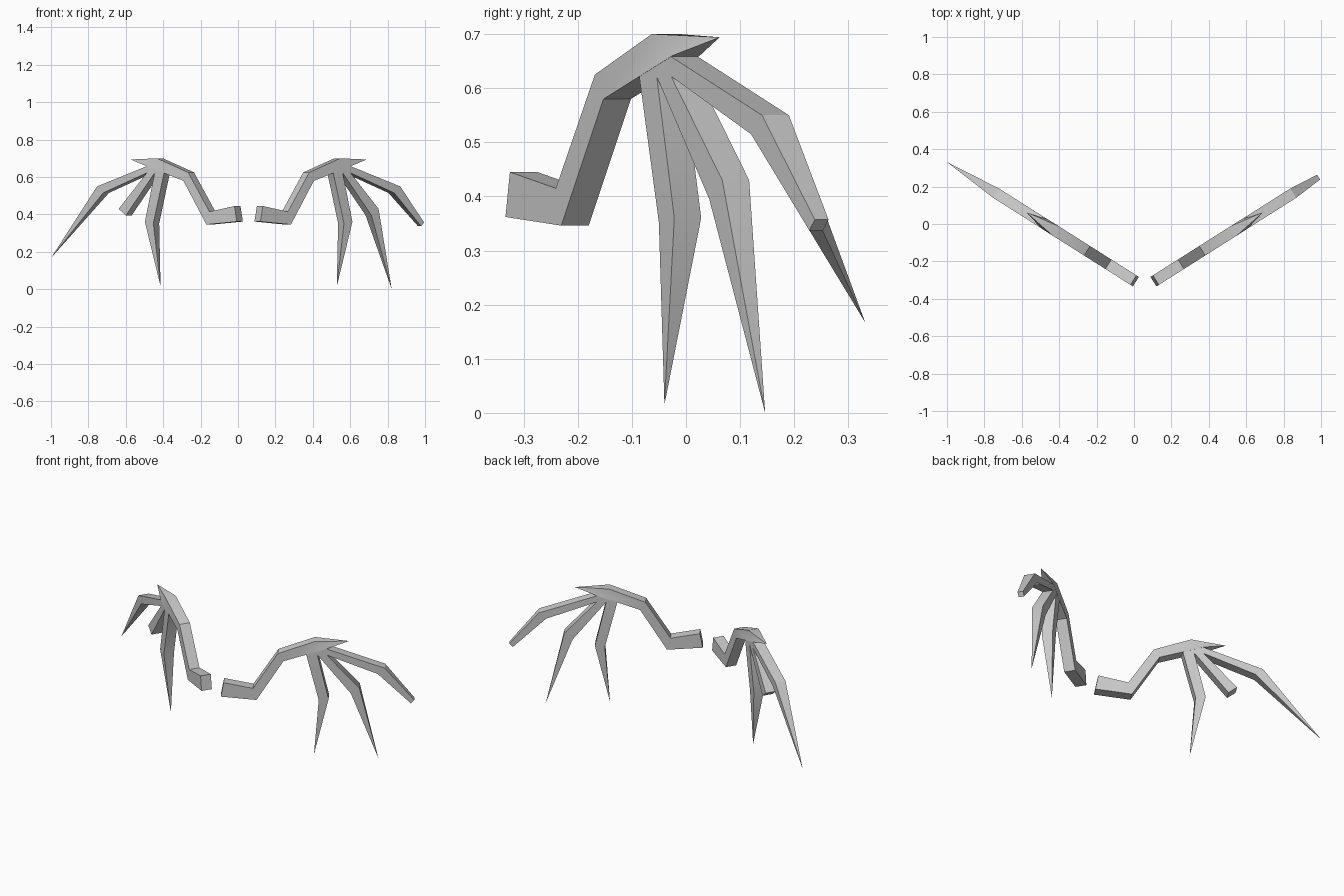
import bpy, bmesh, math
from mathutils import Vector

cube = bpy.data.objects.get("Cube")
if cube:
    bpy.data.objects.remove(cube)

grey = bpy.data.materials.new("bone grey")
grey.use_nodes = True
COLOR = (0.6, 0.6, 0.6, 1)
grey.diffuse_color = COLOR
grey.node_tree.nodes["Principled BSDF"].inputs["Base Color"].default_value = COLOR

CENTRE_X = 0.057          # plane between the two wings
SWEEP = 0.633             # backward slope of each wing
ANGLE = math.atan(SWEEP)
HALF = 0.03               # half thickness of the bones


def limb(name, side, sections, tip=None):
    """Box-section bone through (upper, lower) outline pairs, ending in a point or a flat cap."""
    bm = bmesh.new()

    def vert(p, offset):
        s, z = p
        x = s + offset * math.sin(ANGLE)
        y = -0.338 + SWEEP * s - offset * math.cos(ANGLE)
        return bm.verts.new(Vector((CENTRE_X + side * x, y, z)))

    rings = []
    for upper, lower, k in sections:
        t = HALF * k
        rings.append([vert(upper, t), vert(upper, -t), vert(lower, -t), vert(lower, t)])
    bm.faces.new(rings[0])
    for a, b in zip(rings, rings[1:]):
        for i in range(4):
            j = (i + 1) % 4
            bm.faces.new((a[i], a[j], b[j], b[i]))
    if tip:
        point = vert(tip, 0)
        for i in range(4):
            bm.faces.new((rings[-1][i], rings[-1][(i + 1) % 4], point))
    else:
        bm.faces.new(rings[-1])
    bmesh.ops.recalc_face_normals(bm, faces=bm.faces)
    mesh = bpy.data.meshes.new(name)
    bm.to_mesh(mesh)
    bm.free()
    mesh.materials.append(grey)
    obj = bpy.data.objects.new(name, mesh)
    bpy.context.collection.objects.link(obj)
    bpy.ops.object.select_all(action='DESELECT')
    obj.select_set(True)
    bpy.context.view_layer.objects.active = obj
    bpy.ops.object.shade_smooth_by_angle(angle=math.radians(30))


for label, side in (("left", 1), ("right", -1)):
    # Arm, from the shoulder over the wrist to the thumb spike
    limb(label + "_wing_arm", side, [
        ((0.060, 0.445), (0.047, 0.362), 1),
        ((0.194, 0.415), (0.210, 0.346), 1),
        ((0.308, 0.625), (0.333, 0.580), 1),
        ((0.474, 0.700), (0.534, 0.660), 1)], (0.632, 0.694))

    # Inner finger
    limb(label + "_inner_finger", side, [
        ((0.482, 0.650), (0.435, 0.630), 0.98),
        ((0.539, 0.360), (0.494, 0.352), 0.98)], (0.471, 0.015))

    # Middle finger, broken off at the knuckle on the right wing
    limb(label + "_middle_finger", side, [
        ((0.500, 0.660), (0.475, 0.640), 0.98),
        ((0.679, 0.430), (0.641, 0.395), 0.98)],
        (0.765, 0.0) if side > 0 else None)

    # Outer finger, broken off halfway to its tip on the left wing
    outer = [
        ((0.505, 0.668), (0.490, 0.640), 0.98),
        ((0.795, 0.550), (0.763, 0.515), 0.98)]
    if side > 0:
        outer.append(((0.930, 0.357), (0.914, 0.337), 0.5))
    limb(label + "_outer_finger", side, outer,
         None if side > 0 else (1.057, 0.167))
